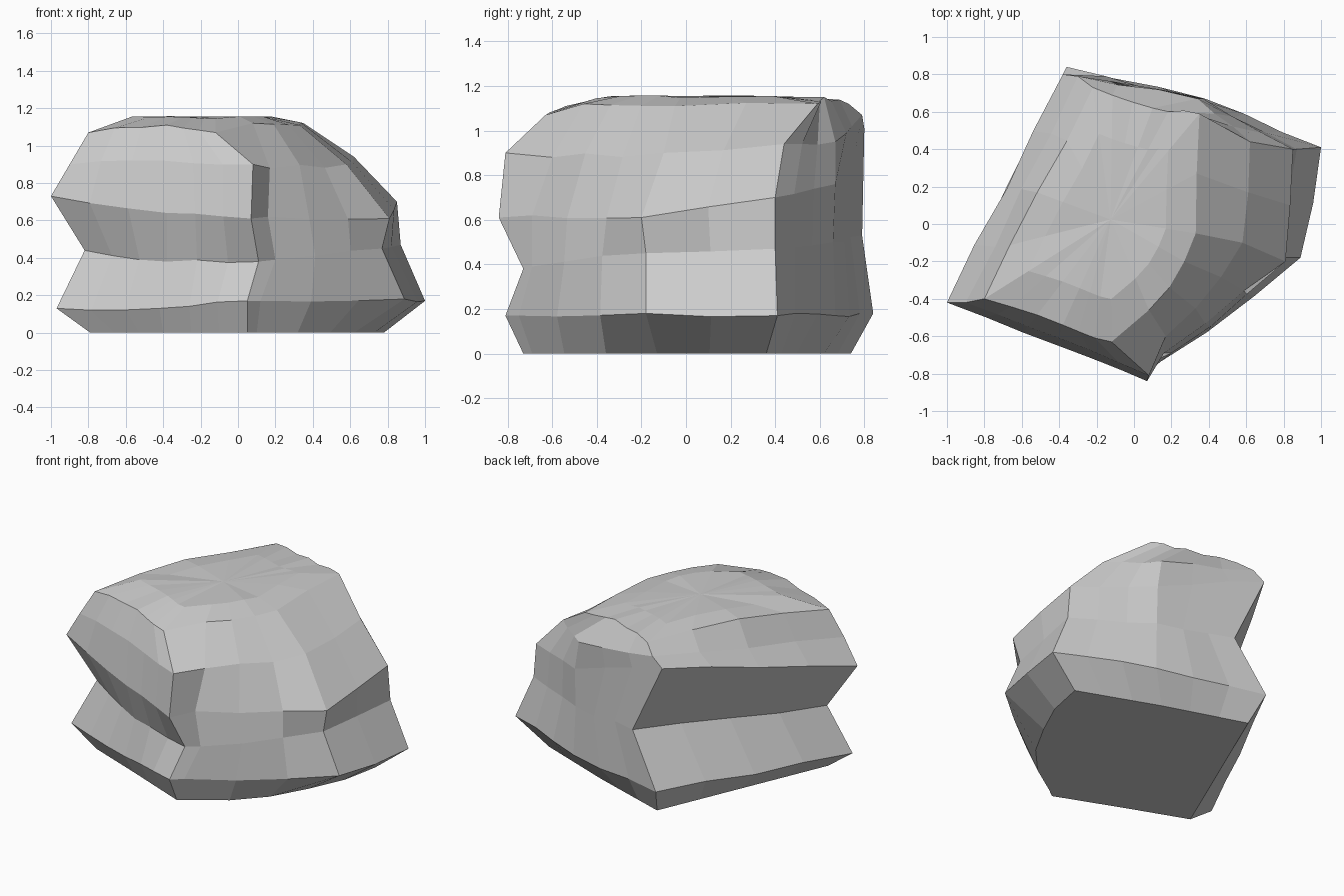
import bpy, bmesh, random
from mathutils import Vector

if "Cube" in bpy.data.objects:
    bpy.data.objects.remove(bpy.data.objects["Cube"])

random.seed(4)

# Corner columns of the boulder, counter-clockwise: (base xy, then lip, waist, brow, shoulder, crown)
columns = [
    [(-.79, -.40), (-.97, -.41, .13), (-.82, -.35, .44), (-1.0, -.42, .73), (-.90, -.42, .90), (-.80, -.40, 1.07)],
    [(-.40, -.55), (-.42, -.62, .13), (-.38, -.57, .38), (-.38, -.66, .64), (-.40, -.61, .92), (-.38, -.54, 1.11)],
    [(.05, -.73), (.05, -.81, .17), (.11, -.73, .38), (.07, -.84, .61), (.08, -.81, .90), (-.12, -.63, 1.07)],
    [(.10, -.69), (.12, -.75, .17), (.20, -.69, .39), (.16, -.69, .62), (.17, -.60, .88), (.08, -.46, 1.12)],
    [(.62, -.13), (.89, -.18, .18), (.77, -.18, .45), (.81, -.20, .61), (.58, -.10, .90), (.33, -.05, 1.11)],
    [(.78, .36), (1.0, .41, .17), (.87, .40, .47), (.85, .40, .70), (.62, .44, .94), (.35, .59, 1.12)],
    [(.25, .56), (.38, .67, .17), (.37, .66, .50), (.37, .67, .76), (.34, .67, .95), (.10, .62, 1.15)],
    [(-.30, .74), (-.36, .84, .18), (-.15, .79, .53), (-.38, .80, 1.01), (-.30, .79, 1.07), (-.22, .73, 1.12)],
]
steps = [3, 3, 1, 3, 2, 3, 3, 4]            # facets between neighbouring columns
# Outward swell of the two right-hand spans at each level
swell = {3: (.07, .02, .03, .0, .035, .04), 4: (.03, .02, .0, .0, .02, .0)}


def ring(level):
    """One loop round the stone, with slight unevenness between the corners."""
    pts = []
    for i, col in enumerate(columns):
        a = Vector(col[level]).to_3d()
        b = Vector(columns[(i + 1) % len(columns)][level]).to_3d()
        out = Vector((b.y - a.y, a.x - b.x, 0)).normalized()
        for k in range(steps[i]):
            t = k / steps[i]
            arch = 4 * t * (1 - t)
            p = a.lerp(b, t)
            if k:
                p += out * arch * swell.get(i, [0] * 6)[level]
            if k and level:
                p += out * random.uniform(-.01, .01)
                p.z += random.uniform(-.012, .012)
                if i == 7 and level == 5:       # left ridge rises in the middle
                    p.z += .05 * arch
            pts.append(p)
    return pts


rings = [ring(level) for level in range(6)]

# Nearly flat crown inside the top loop
middle = sum(rings[-1], Vector()) / len(rings[-1])
inner = [p.lerp(middle, .35) for p in rings[-1]]
for p in inner:
    p.z = 1.15 + random.uniform(-.008, .008)
rings.append(inner)

bm = bmesh.new()
loops = [[bm.verts.new(p) for p in r] for r in rings]
n = len(loops[0])
for low, high in zip(loops, loops[1:]):
    for i in range(n):
        j = (i + 1) % n
        bm.faces.new((low[i], low[j], high[j], high[i]))

# Flat underside and top facets
bm.faces.new(loops[0][::-1])
peak = bm.verts.new((middle.x, middle.y, 1.155))
for i in range(n):
    bm.faces.new((loops[-1][i], loops[-1][(i + 1) % n], peak))
bmesh.ops.recalc_face_normals(bm, faces=bm.faces)

mesh = bpy.data.meshes.new("boulder")
bm.to_mesh(mesh)
bm.free()
boulder = bpy.data.objects.new("boulder", mesh)
bpy.context.collection.objects.link(boulder)
